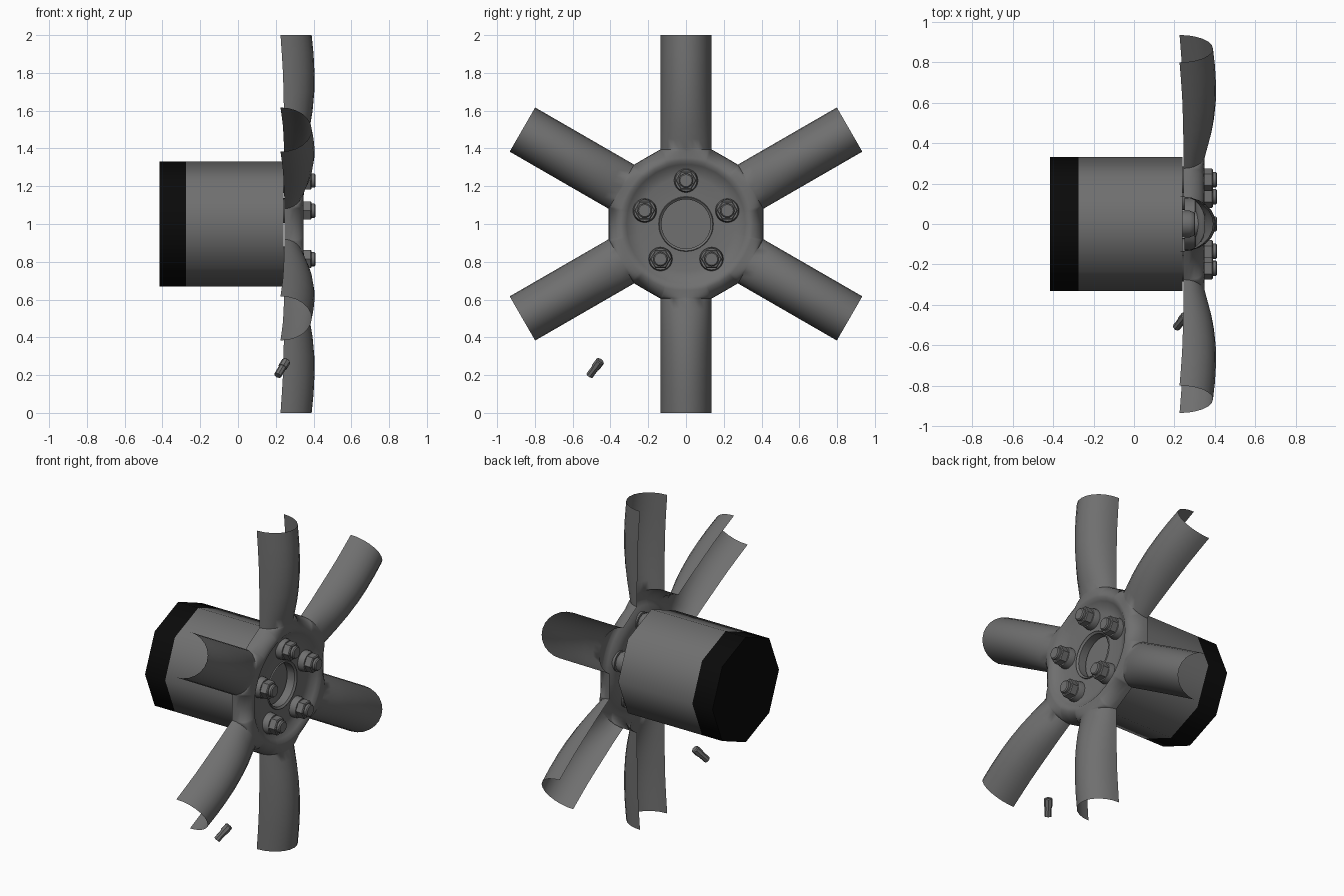
import bpy, bmesh, math
from mathutils import Vector

if "Cube" in bpy.data.objects:
    bpy.data.objects.remove(bpy.data.objects["Cube"])


def material(name, value):
    m = bpy.data.materials.new(name)
    m.use_nodes = True
    m.diffuse_color = (value, value, value, 1)
    m.node_tree.nodes["Principled BSDF"].inputs["Base Color"].default_value = m.diffuse_color
    return m


GREY = material("steel grey", 0.16)
BLACK = material("flat black", 0.003)


def finish(bm, name, angle, mats=(GREY,)):
    mesh = bpy.data.meshes.new(name)
    bm.to_mesh(mesh)
    bm.free()
    for m in mats:
        mesh.materials.append(m)
    ob = bpy.data.objects.new(name, mesh)
    bpy.context.collection.objects.link(ob)
    bpy.ops.object.select_all(action="DESELECT")
    ob.select_set(True)
    bpy.context.view_layer.objects.active = ob
    bpy.ops.object.shade_smooth_by_angle(angle=math.radians(angle))
    return ob


def sheet(bm, rows):
    """Skin a grid of points."""
    grid = [[bm.verts.new(p) for p in row] for row in rows]
    for a, b in zip(grid, grid[1:]):
        for i in range(len(a) - 1):
            bm.faces.new((a[i], a[i + 1], b[i + 1], b[i]))


def turned(name, profile, sides, origin, axis=(1, 0, 0), angle=40, mats=(GREY,)):
    """Solid turned around an axis; profile holds (distance, radius)."""
    bm = bmesh.new()
    rot = Vector(axis).to_track_quat("Z", "Y")
    rings = []
    for d, r in profile:
        ring = []
        for i in range(sides):
            f = math.tau * i / sides
            p = rot @ Vector((r * math.cos(f), r * math.sin(f), d))
            ring.append(bm.verts.new(p + Vector(origin)))
        rings.append(ring)
    for a, b in zip(rings, rings[1:]):
        for i in range(sides):
            j = (i + 1) % sides
            bm.faces.new((a[i], a[j], b[j], b[i]))
    bm.faces.new(rings[0][::-1])
    bm.faces.new(rings[-1])
    return finish(bm, name, angle, mats)


# Eight-sided drum with a black rear end
drum = turned("drum", [(-0.415, 0.33), (-0.275, 0.33), (0.24, 0.33)], 8,
              (0, 0, 1), angle=50, mats=(GREY, BLACK))
for face in drum.data.polygons:
    if face.center.x < -0.3:
        face.material_index = 1

# Spoked wheel: a dished hub that flows into six open-backed half-tube spokes
HALF = 0.135      # spoke half width
BASE = 0.395      # where a spoke leaves the hub
FLAT = 0.41       # distance of the flats between spokes
RIM_R, RIM_X = 0.335, 0.348
DISH = [(0.13, 0.25), (0.13, 0.302), (0.142, 0.312), (0.145, 0.305), (0.25, 0.305),
        (0.285, 0.313), (0.315, 0.332), (RIM_R, RIM_X)]
# distance along spoke, back edge, crest
STATIONS = [(BASE, 0.245, 0.352), (0.45, 0.245, 0.365), (0.52, 0.245, 0.382),
            (0.6, 0.243, 0.395), (0.7, 0.241, 0.404), (0.8, 0.238, 0.405),
            (0.9, 0.232, 0.4), (1.0, 0.225, 0.39)]


def section(station):
    u, back, crest = station
    angles = [math.radians(a) for a in range(-90, 91, 15)]
    return [(back + (crest - back) * math.cos(a), u, HALF * math.sin(a)) for a in angles]


def placed(point, turn):
    x, u, w = point
    return (x, u * math.cos(turn) - w * math.sin(turn),
            1 + u * math.sin(turn) + w * math.cos(turn))


def hub_column(outer):
    """Radial strip from the centre bore over the rim to an outer point."""
    x, u, w = outer
    phi, far = math.atan2(w, u), math.hypot(u, w)
    strip = list(DISH)
    for i in range(1, 7):
        b = math.pi / 2 * i / 6
        strip.append((RIM_R + (far - RIM_R) * math.sin(b),
                      RIM_X + (x - RIM_X) * (1 - math.cos(b))))
    return [(px, r * math.cos(phi), r * math.sin(phi)) for r, px in strip]


bm = bmesh.new()
corner = (FLAT * math.cos(math.pi / 6), FLAT * math.sin(math.pi / 6))
for k in range(6):
    turn = math.radians(30 + 60 * k)
    outline = [(0.245, corner[0], -corner[1])] + section(STATIONS[0])
    outline.append((0.245, corner[0], corner[1]))
    sheet(bm, [[placed(p, turn) for p in hub_column(o)] for o in outline])
    sheet(bm, [[placed(p, turn) for p in section(s)] for s in STATIONS])
bmesh.ops.remove_doubles(bm, verts=bm.verts, dist=0.0005)
bmesh.ops.recalc_face_normals(bm, faces=bm.faces)
if sum(f.normal.x * f.calc_area() for f in bm.faces) < 0:
    bmesh.ops.reverse_faces(bm, faces=bm.faces)
finish(bm, "spoked_wheel", 50)

# Five bolts: rounded rear pad, seat collar, hexagonal nut and stud
for k in range(5):
    a = math.radians(90 + 72 * k)
    at = (0, 0.23 * math.cos(a), 1 + 0.23 * math.sin(a))
    turned(f"bolt_pad_{k + 1}", [(0.23, 0.066), (0.275, 0.066), (0.295, 0.058), (0.304, 0.045)],
           20, at)
    turned(f"bolt_seat_{k + 1}", [(0.3, 0.064), (0.325, 0.062), (0.345, 0.057)], 20, at)
    turned(f"bolt_nut_{k + 1}", [(0.34, 0.055), (0.385, 0.055), (0.39, 0.049)], 6, at, angle=25)
    turned(f"bolt_stud_{k + 1}", [(0.385, 0.038), (0.404, 0.038), (0.41, 0.032)], 16, at)

# Loose valve stem with a wider cap
start, end = Vector((0.21, -0.51, 0.198)), Vector((0.257, -0.452, 0.277))
length = (end - start).length
turned("valve_stem", [(0, 0.02), (length * 0.6, 0.02)], 8, start, end - start)
turned("valve_cap", [(length * 0.55, 0.024), (length * 0.95, 0.024), (length, 0.019)],
       8, start, end - start)
